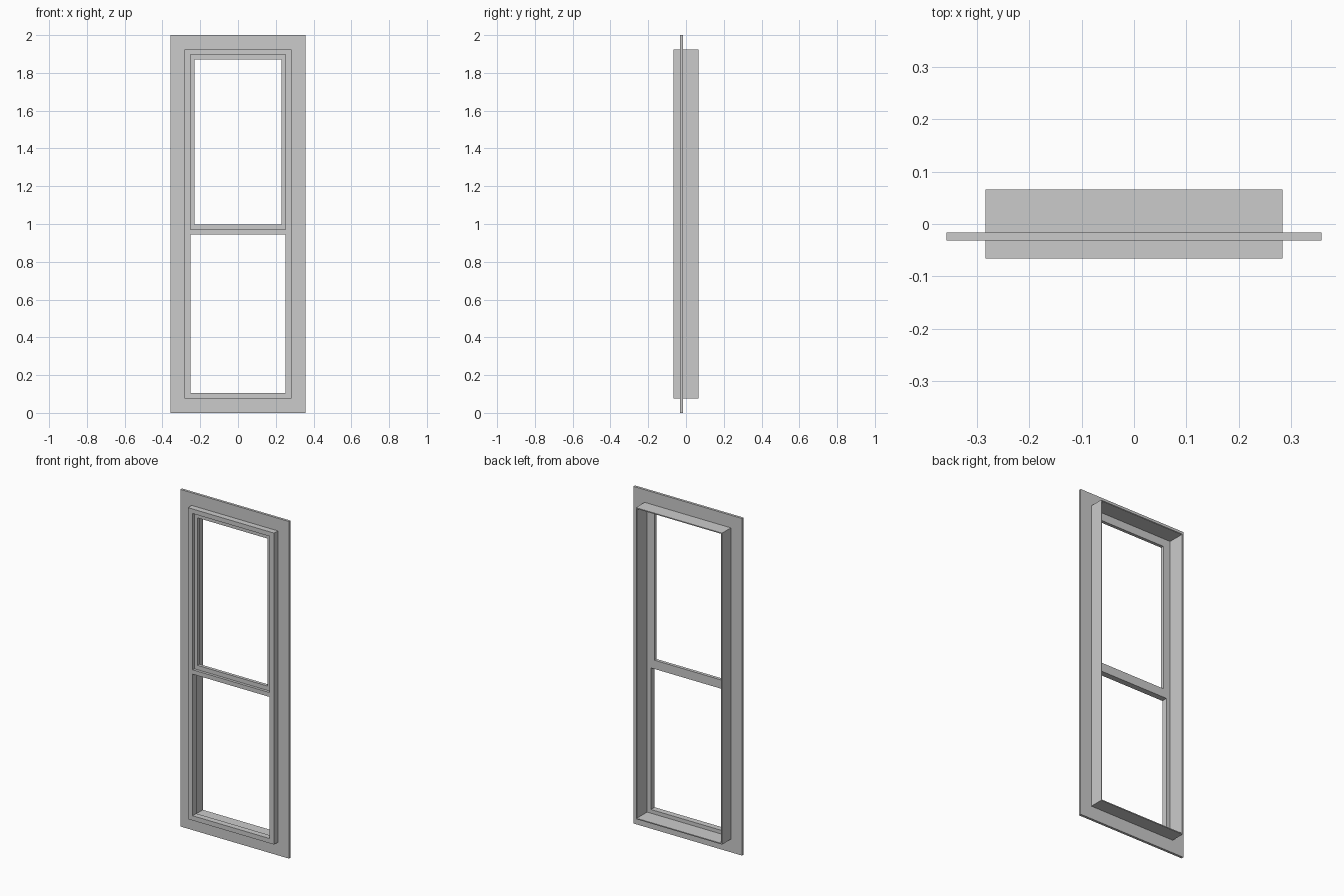
import bpy
import bmesh

if "Cube" in bpy.data.objects:
    bpy.data.objects.remove(bpy.data.objects["Cube"])


def finish(name, bm):
    bmesh.ops.recalc_face_normals(bm, faces=bm.faces)
    mesh = bpy.data.meshes.new(name)
    bm.to_mesh(mesh)
    bm.free()
    obj = bpy.data.objects.new(name, mesh)
    bpy.context.collection.objects.link(obj)
    return obj


def rect(bm, half, z0, z1, y):
    return [bm.verts.new((x, y, z)) for x, z in
            ((-half, z0), (half, z0), (half, z1), (-half, z1))]


def ring(name, outer, inner, y0, y1):
    """Mitred rectangular frame; outer and inner are (half width, z low, z high)."""
    bm = bmesh.new()
    loops = [rect(bm, *outer, y0), rect(bm, *inner, y0),
             rect(bm, *inner, y1), rect(bm, *outer, y1)]
    for a, b in zip(loops, loops[1:] + loops[:1]):
        for i in range(4):
            j = (i + 1) % 4
            bm.faces.new((a[i], a[j], b[j], b[i]))
    # remove the mitre lines so each flat face reads as one surface
    return finish(name, bm)


def box(name, half, z0, z1, y0, y1):
    bm = bmesh.new()
    a, b = rect(bm, half, z0, z1, y0), rect(bm, half, z0, z1, y1)
    bm.faces.new(a)
    bm.faces.new(b)
    for i in range(4):
        j = (i + 1) % 4
        bm.faces.new((a[i], a[j], b[j], b[i]))
    return finish(name, bm)


FRONT, MID, BACK = -0.066, -0.031, 0.066
WALL = 0.006
outer = (0.283, 0.077, 1.925)
lining = (outer[0] - WALL, outer[1] + WALL, outer[2] - WALL)
opening = (0.252, 0.105, 1.898)

# Flat trim around the window
ring("wall_trim", (0.357, 0.0, 2.0), outer, MID, -0.016)
# Thin deep lining behind the frame
ring("jamb_lining", outer, lining, MID, BACK)
# Main frame at the front
ring("window_frame", outer, opening, FRONT, MID)
# Bar between the two openings
box("meeting_rail", opening[0], 0.945, 0.971, FRONT, MID)
# Recessed sash in the upper opening
ring("upper_sash", (opening[0], 0.971, opening[2]), (0.23, 0.997, 1.872), -0.05, MID)
